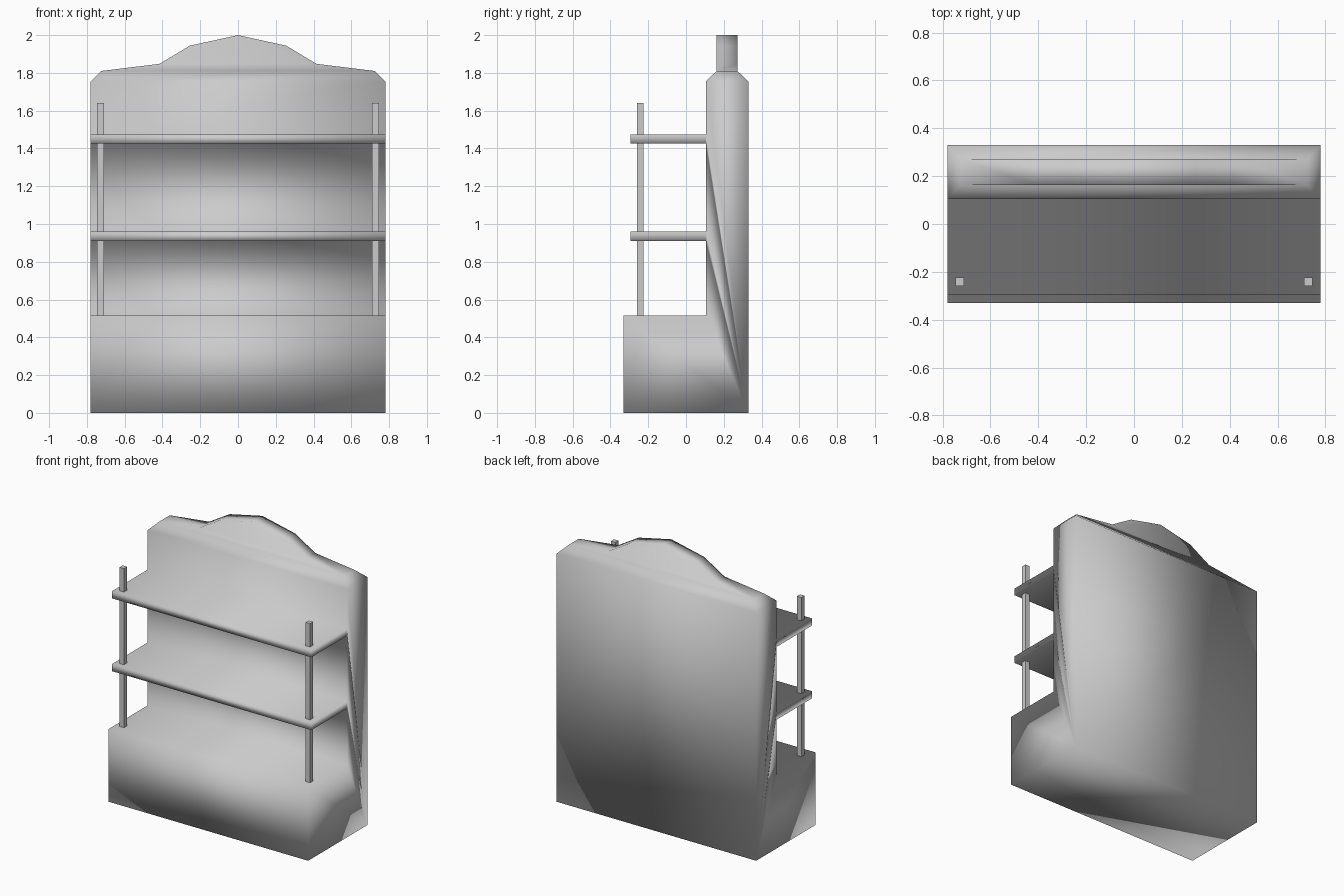
import bpy, bmesh

if "Cube" in bpy.data.objects:
    bpy.data.objects.remove(bpy.data.objects["Cube"])

HALF_W = 0.78
BACK_FRONT, BACK_REAR = 0.105, 0.33
SHOULDER_Z, CREST_Z = 1.755, 1.81


def add_object(name, bm, smooth):
    bmesh.ops.remove_doubles(bm, verts=bm.verts, dist=1e-5)
    bmesh.ops.recalc_face_normals(bm, faces=bm.faces)
    for f in bm.faces:
        f.smooth = smooth
    mesh = bpy.data.meshes.new(name)
    bm.to_mesh(mesh)
    bm.free()
    obj = bpy.data.objects.new(name, mesh)
    bpy.context.collection.objects.link(obj)
    return obj


def ring(bm, points):
    return [bm.verts.new(p) for p in points]


def bridge(bm, a, b, skip=()):
    n = len(a)
    for i in range(n):
        if i not in skip:
            j = (i + 1) % n
            bm.faces.new((a[i], a[j], b[j], b[i]))


bm = bmesh.new()

# Side profile (y, z): base cabinet, two shelves and back panel in one outline
profile = [(-0.33, 0), (-0.33, 0.515), (BACK_FRONT, 0.515)]
for low, high in ((0.91, 0.96), (1.425, 1.475)):
    profile += [(BACK_FRONT, low), (-0.295, low), (-0.295, high), (BACK_FRONT, high)]
profile += [(BACK_FRONT, SHOULDER_Z), (BACK_REAR, SHOULDER_Z), (BACK_REAR, 0)]
left = ring(bm, [(-HALF_W, y, z) for y, z in profile])
right = ring(bm, [(HALF_W, y, z) for y, z in profile])
bm.faces.new(left)
bm.faces.new(right)
bridge(bm, left, right, skip=(len(profile) - 3,))   # top left open for the shoulder

# Sloped shoulder on top of the back panel
CREST_FRONT, CREST_REAR = 0.162, 0.272


def rect(w, y0, y1, z):
    return [(-w, y0, z), (w, y0, z), (w, y1, z), (-w, y1, z)]


bridge(bm, ring(bm, rect(HALF_W, BACK_FRONT, BACK_REAR, SHOULDER_Z)),
       ring(bm, rect(0.725, CREST_FRONT, CREST_REAR, CREST_Z)))

# Arched crest
half = [(0.725, CREST_Z), (0.415, 1.848), (0.255, 1.944)]
crest = half + [(0, 2.0)] + [(-x, z) for x, z in reversed(half)]
front = ring(bm, [(x, CREST_FRONT, z) for x, z in crest])
rear = ring(bm, [(x, CREST_REAR, z) for x, z in crest])
bm.faces.new(front)
bm.faces.new(rear)
bridge(bm, front, rear, skip=(len(crest) - 1,))
add_object("shelf_unit_body", bm, True)

# Square front posts
for side, sx in (("left", -1), ("right", 1)):
    bm = bmesh.new()
    bmesh.ops.create_cube(bm, size=1)
    z0, z1 = 0.515, 1.64
    bmesh.ops.scale(bm, vec=(0.035, 0.035, z1 - z0), verts=bm.verts)
    bmesh.ops.translate(bm, vec=(sx * 0.728, -0.242, (z0 + z1) / 2), verts=bm.verts)
    add_object(side + "_post", bm, False)
